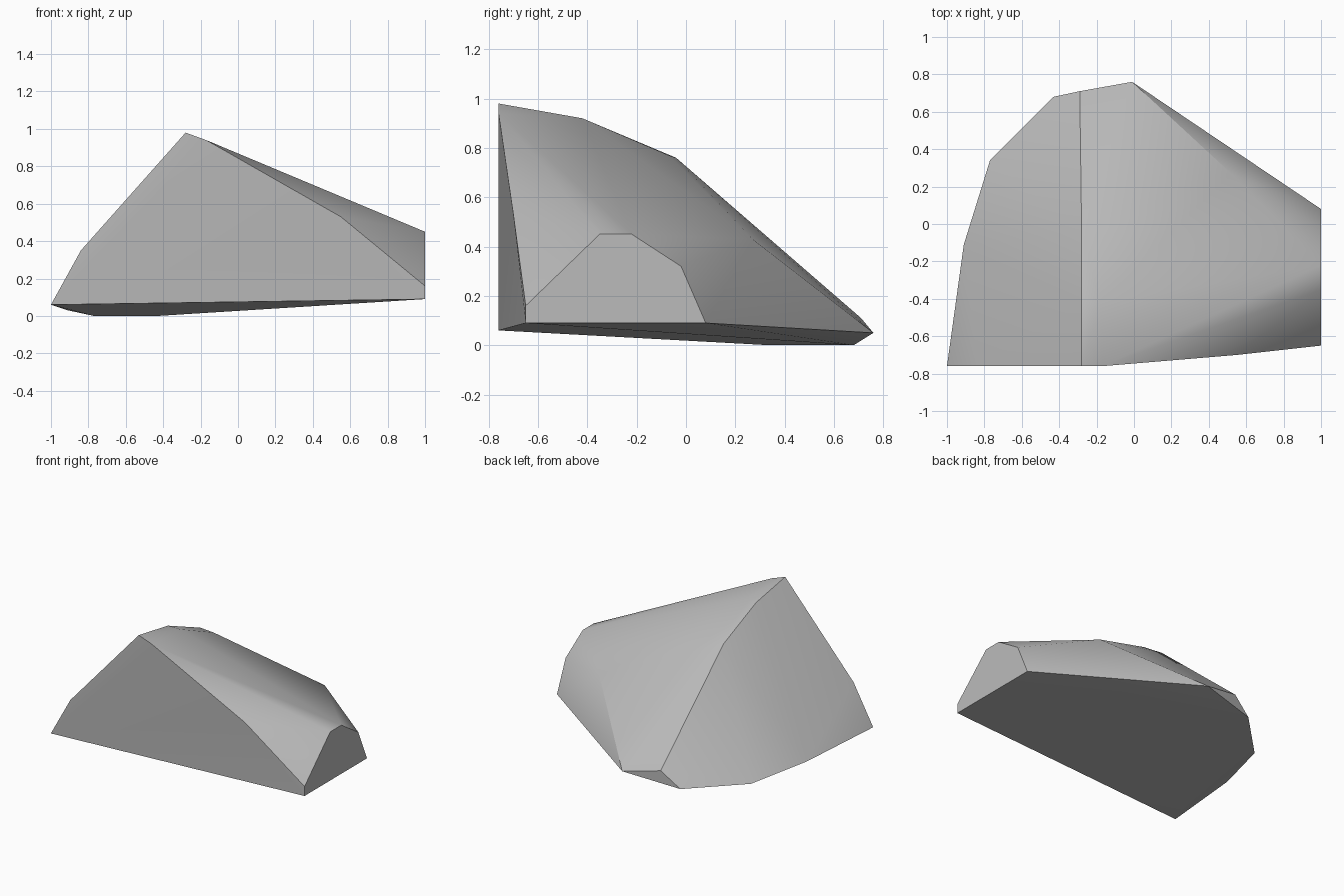
import bpy
import bmesh
import math

cube = bpy.data.objects.get("Cube")
if cube:
    bpy.data.objects.remove(cube, do_unlink=True)

# Stone colour
stone = bpy.data.materials.new("grey stone")
stone.use_nodes = True
grey = (0.5, 0.5, 0.5, 1)
stone.diffuse_color = grey
stone.node_tree.nodes["Principled BSDF"].inputs["Base Color"].default_value = grey

# Corners of the chipped boulder
base_rim = [(-1, -.76, .06), (-.91, -.11, .03), (-.77, .34, 0), (-.43, .68, 0),
            (-.01, .76, .05), (-.29, .71, .11)]
front_cut = [(-.84, -.76, .35), (-.28, -.76, .98), (-.17, -.76, .94), (.55, -.7, .53)]
ridge = [(-.28, -.42, .92), (-.18, -.42, .92), (-.28, -.04, .76), (-.15, -.07, .77),
         (.52, .27, .43)]
end_cut = [(1, y, z) for y, z in
           [(-.65, .09), (-.65, .16), (-.35, .45), (-.22, .45), (-.02, .32), (.08, .09)]]

# Wrap the corners in a closed shell
bm = bmesh.new()
for point in base_rim + front_cut + ridge + end_cut:
    bm.verts.new(point)
hull = bmesh.ops.convex_hull(bm, input=bm.verts[:])
loose = {v for v in hull["geom_interior"] + hull["geom_unused"]
         if isinstance(v, bmesh.types.BMVert)}
bmesh.ops.delete(bm, geom=list(loose), context="VERTS")
# Merge the flat cuts into single faces
bmesh.ops.dissolve_limit(bm, angle_limit=math.radians(2), verts=[], edges=bm.edges[:])
bmesh.ops.recalc_face_normals(bm, faces=bm.faces[:])
mesh = bpy.data.meshes.new("boulder")
bm.to_mesh(mesh)
bm.free()
mesh.materials.append(stone)

# Soft upper surface with crisp cut edges
boulder = bpy.data.objects.new("boulder", mesh)
bpy.context.collection.objects.link(boulder)
bpy.context.view_layer.objects.active = boulder
boulder.select_set(True)
bpy.ops.object.shade_smooth_by_angle(angle=math.radians(35))
